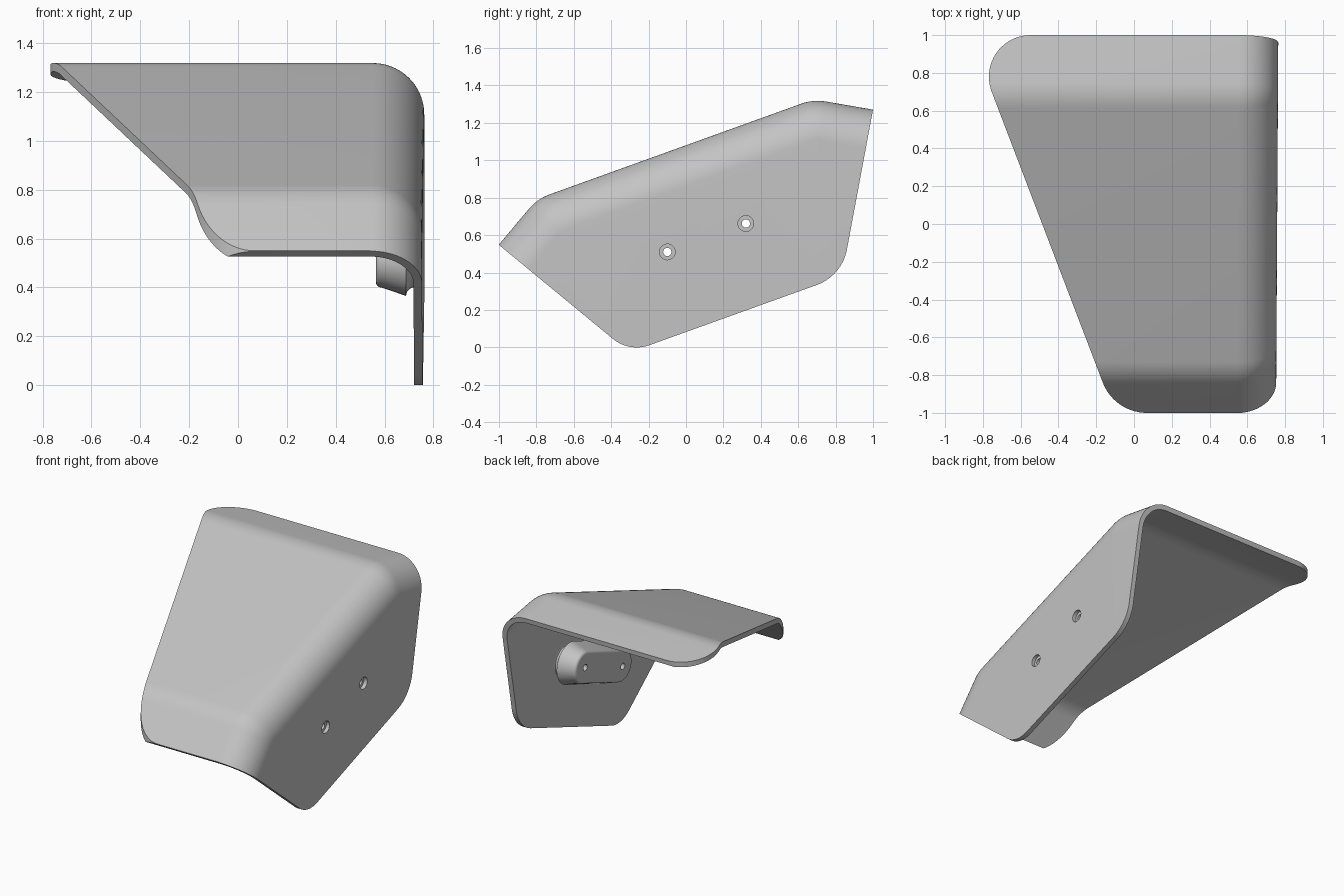
import bpy, bmesh, math
from mathutils import Vector

if "Cube" in bpy.data.objects:
    bpy.data.objects.remove(bpy.data.objects["Cube"])

GREY = (0.55, 0.55, 0.55, 1)
metal = bpy.data.materials.new("light_grey_metal")
metal.use_nodes = True
metal.diffuse_color = GREY
metal.node_tree.nodes["Principled BSDF"].inputs["Base Color"].default_value = GREY

THICK, SIDE_X, BEND = 0.035, 0.758, 0.21


def make_object(name, bm):
    bmesh.ops.remove_doubles(bm, verts=bm.verts, dist=1e-5)
    mesh = bpy.data.meshes.new(name)
    bm.to_mesh(mesh)
    bm.free()
    obj = bpy.data.objects.new(name, mesh)
    mesh.materials.append(metal)
    bpy.context.collection.objects.link(obj)
    return obj


def arc(prev, corner, nxt, radius, steps=14):
    """Points and unit directions from the centre, rounding one corner."""
    prev, corner, nxt = Vector(prev), Vector(corner), Vector(nxt)
    a, b = (prev - corner).normalized(), (nxt - corner).normalized()
    half = a.angle(b) / 2
    centre = corner + (a + b).normalized() * radius / math.sin(half)
    n0 = (corner + a * radius / math.tan(half) - centre).normalized()
    n1 = (corner + b * radius / math.tan(half) - centre).normalized()
    dirs = [n0.slerp(n1, i / steps) for i in range(steps + 1)]
    return [(centre + d * radius, d) for d in dirs]


def rounded(corners):
    """Closed outline from (u, v, radius) corners."""
    out = []
    for i, (u, v, r) in enumerate(corners):
        if r:
            nxt = corners[(i + 1) % len(corners)]
            out += [p for p, _ in arc(corners[i - 1][:2], (u, v), nxt[:2], r)]
        else:
            out.append(Vector((u, v)))
    return out


def loft(name, rings):
    """Closed solid through matching rings of points."""
    bm = bmesh.new()
    rows = [[bm.verts.new(p) for p in ring] for ring in rings]
    n = len(rows[0])
    for lo, hi in zip(rows, rows[1:]):
        for j in range(n):
            k = (j + 1) % n
            bm.faces.new((lo[j], lo[k], hi[k], hi[j]))
    bm.faces.new(rows[0])
    bm.faces.new(rows[-1])
    bmesh.ops.recalc_face_normals(bm, faces=bm.faces)
    return make_object(name, bm)


def apply_all(obj):
    bpy.ops.object.select_all(action='DESELECT')
    bpy.context.view_layer.objects.active = obj
    obj.select_set(True)
    for mod in list(obj.modifiers):
        bpy.ops.object.modifier_apply(modifier=mod.name)


def boolean(obj, cutter, operation):
    cutter.hide_render = True
    mod = obj.modifiers.new("cut", 'BOOLEAN')
    mod.object, mod.operation, mod.solver = cutter, operation, 'EXACT'
    apply_all(obj)
    bpy.data.objects.remove(cutter)


def smooth(obj):
    apply_all(obj)
    bpy.ops.object.shade_smooth_by_angle(angle=math.radians(30))


# Roof profile (y, z), with normals so that it can be offset around the bend
start, front, back, end = (-1.2, 0.312), (-0.795, 0.794), (0.681, 1.326), (1.3, 1.219)
profile = arc(start, front, back, 0.26) + arc(front, back, end, 0.26)
profile = [(Vector(start), profile[0][1])] + profile + [(Vector(end), profile[-1][1])]

# Folded sheet: roof, rounded bend, then the side plate
def sheet_ring(x, inset, floor=None):
    pts = [p - n * inset for p, n in profile]
    return [(x + 0.006 * p.x, p.x, p.y if floor is None else floor) for p in pts]

STEPS = 18
rings = [sheet_ring(-1.2, 0)]
for i in range(STEPS + 1):
    t = math.pi / 2 * i / STEPS
    rings.append(sheet_ring(SIDE_X - BEND * (1 - math.sin(t)), BEND * (1 - math.cos(t))))
rings.append(sheet_ring(SIDE_X, BEND, -0.3))
bm = bmesh.new()
rows = [[bm.verts.new(p) for p in ring] for ring in rings]
for lo, hi in zip(rows, rows[1:]):
    for j in range(len(lo) - 1):
        bm.faces.new((lo[j], hi[j], hi[j + 1], lo[j + 1]))
shield = make_object("folded_shield", bm)
solid = shield.modifiers.new("thickness", 'SOLIDIFY')
solid.thickness, solid.offset, solid.use_even_offset = THICK, -1, True
apply_all(shield)

# Trim to the side outline and the tapered top outline
side = rounded([(-1.367, 0.85, 0), (-0.303, -0.027, 0.2), (0.834, 0.382, 0.25),
                (1.136, 2, 0), (-1.367, 2, 0)])
boolean(shield, loft("side_trim", [[(x, p.x, p.y) for p in side] for x in (-1.1, 1)]), 'INTERSECT')
top = rounded([(-0.104, -1, 0.25), (0.9, -1, 0), (0.9, 1, 0), (-0.868, 1, 0.22)])
boolean(shield, loft("top_trim", [[(p.x, p.y, z) for p in top] for z in (-0.5, 1.8)]), 'INTERSECT')

# Mounting boss: a slanted stadium with a flared foot and a rounded rim
HOLES = [Vector((-0.1, 0.51)), Vector((0.32, 0.662))]
slope = math.atan2(HOLES[1].y - HOLES[0].y, HOLES[1].x - HOLES[0].x)

def circle_point(centre, radius, angle, x):
    return (x, centre.x + radius * math.cos(angle), centre.y + radius * math.sin(angle))

def stadium(x, radius, n=16):
    return [circle_point(c, radius, slope + math.pi * (s + i / n), x)
            for c, s in zip(HOLES, (0.5, -0.5)) for i in range(n + 1)]

foot, rim, wall = 0.035, 0.02, 0.11
section = [(SIDE_X - THICK + 0.01, wall + foot)]
for i in range(7):
    t = math.pi / 2 * i / 6
    section.append((SIDE_X - THICK - foot * math.sin(t), wall + foot * (1 - math.cos(t))))
for i in range(7):
    t = math.pi / 2 * i / 6
    section.append((0.565 + rim * (1 - math.sin(t)), wall - rim * (1 - math.cos(t))))
boss = loft("mounting_boss", [stadium(x, r) for x, r in section])

# Bolt holes: wide through the plate, narrow through the boss
for c in HOLES:
    for obj, r in ((shield, 0.042), (boss, 0.022)):
        ring = [[circle_point(c, r, math.tau * i / 32, x) for i in range(32)] for x in (0.4, 0.9)]
        boolean(obj, loft("drill", ring), 'DIFFERENCE')

smooth(shield)
smooth(boss)
